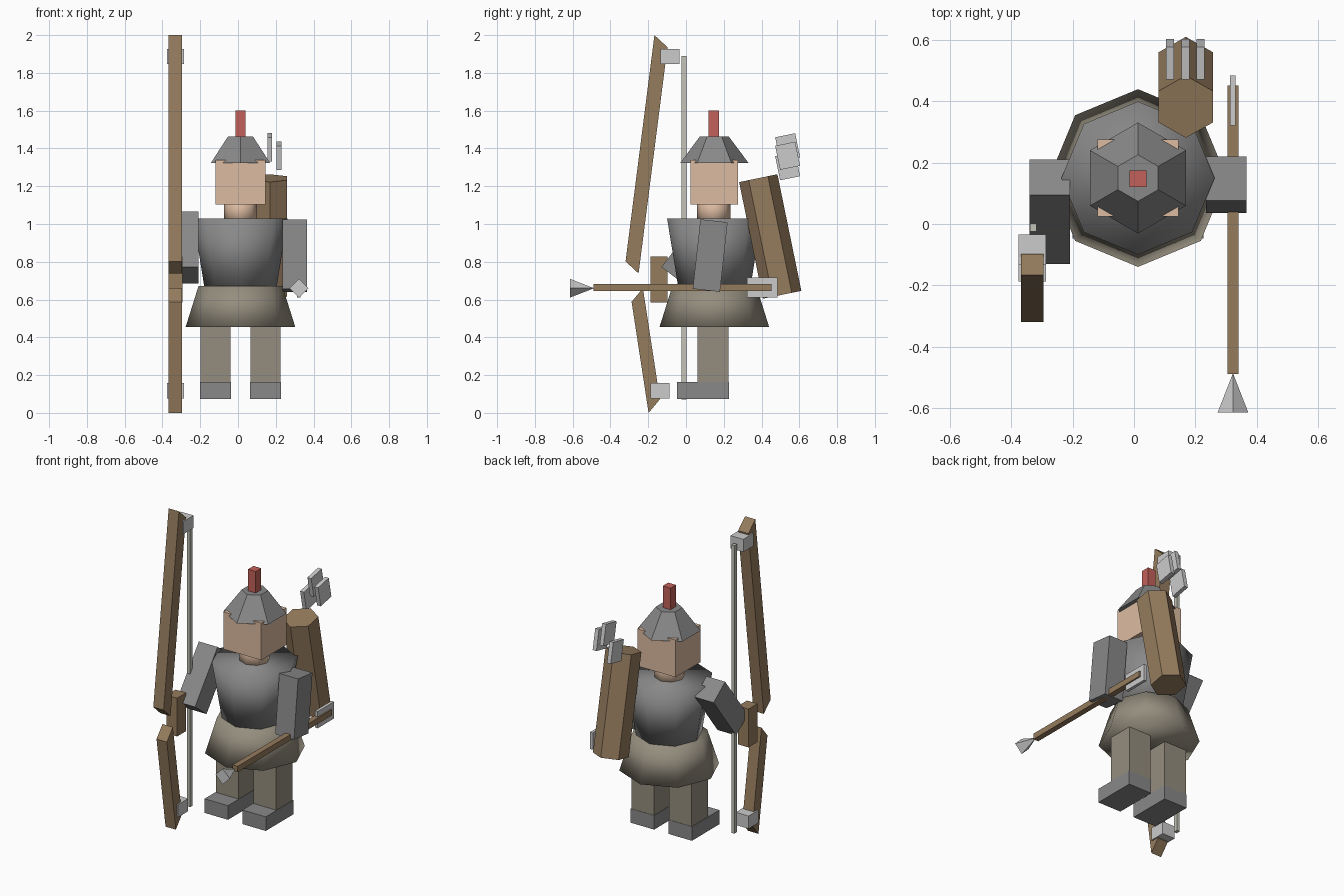
import bpy
from math import radians

if "Cube" in bpy.data.objects:
    bpy.data.objects.remove(bpy.data.objects["Cube"])

CX, CY = 0.013, 0.15  # body axis


def material(name, rgb):
    m = bpy.data.materials.new(name)
    m.diffuse_color = (*rgb, 1)
    m.use_nodes = True
    m.node_tree.nodes["Principled BSDF"].inputs["Base Color"].default_value = m.diffuse_color
    return m


WOOD = material("wood", (0.30, 0.20, 0.11))
SKIN = material("skin", (0.72, 0.50, 0.36))
CLOTH = material("cloth", (0.30, 0.27, 0.21))
IRON = material("iron", (0.25, 0.25, 0.25))
STEEL = material("steel", (0.55, 0.56, 0.58))
RED = material("red", (0.55, 0.12, 0.10))
CORD = material("cord", (0.55, 0.55, 0.48))


def finish(ob, name, mat):
    ob.name = name
    ob.data.materials.append(mat)
    return ob


def box(name, mat, center, size, tilt=0):
    bpy.ops.mesh.primitive_cube_add(size=1, location=center, rotation=(radians(tilt), 0, 0))
    ob = bpy.context.object
    ob.scale = size
    return finish(ob, name, mat)


def span(name, mat, x, y, z):
    return box(name, mat, [sum(r) / 2 for r in (x, y, z)], [r[1] - r[0] for r in (x, y, z)])


def cone(name, mat, sides, r1, r2, depth, center, tilt=0, smooth=False):
    bpy.ops.mesh.primitive_cone_add(vertices=sides, radius1=r1, radius2=r2, depth=depth,
                                    location=center, rotation=(radians(tilt), 0, 0))
    if smooth:
        bpy.ops.object.shade_smooth()
    return finish(bpy.context.object, name, mat)


def slab(name, mat, profile, x0, x1):
    """Side profile of (y, z) points extruded along x."""
    n = len(profile)
    verts = [(x, y, z) for x in (x0, x1) for y, z in profile]
    faces = [tuple(range(n))[::-1], tuple(range(n, 2 * n))]
    faces += [(i, (i + 1) % n, (i + 1) % n + n, i + n) for i in range(n)]
    me = bpy.data.meshes.new(name)
    me.from_pydata(verts, [], faces)
    ob = bpy.data.objects.new(name, me)
    bpy.context.collection.objects.link(ob)
    bpy.context.view_layer.objects.active = ob
    ob.select_set(True)
    bpy.ops.object.mode_set(mode='EDIT')
    bpy.ops.mesh.select_all(action='SELECT')
    bpy.ops.mesh.normals_make_consistent(inside=False)
    bpy.ops.object.mode_set(mode='OBJECT')
    ob.select_set(False)
    return finish(ob, name, mat)


# Body
cone("skirt", CLOTH, 8, 0.29, 0.222, 0.217, (CX, CY, 0.5635), smooth=True)
cone("torso", IRON, 8, 0.192, 0.25, 0.357, (CX, CY, 0.85), smooth=True)
cone("neck", SKIN, 8, 0.0875, 0.0875, 0.14, (CX, 0.147, 1.07), smooth=True)
span("head", SKIN, (CX - 0.132, CX + 0.132), (0.024, 0.276), (1.104, 1.339))

# Helmet and plume
cone("helmet", IRON, 6, 0.181, 0.076, 0.141, (CX, CY, 1.3935))
span("plume", RED, (CX - 0.027, CX + 0.027), (0.12, 0.174), (1.46, 1.6))

# Legs and boots
for side, s in (("left", -1), ("right", 1)):
    x = CX + s * 0.132
    span(side + "_leg", CLOTH, (x - 0.079, x + 0.079), (0.062, 0.226), (0.16, 0.46))
    span(side + "_boot", IRON, (x - 0.082, x + 0.082), (-0.047, 0.228), (0.074, 0.163))

# Arms
box("left_arm", IRON, (CX - 0.288, 0.04, 0.875), (0.131, 0.145, 0.37), -37.5)
box("right_arm", IRON, (CX + 0.288, 0.128, 0.833), (0.131, 0.145, 0.37), -6.3)

# Quiver with feathered arrow ends
cone("quiver", WOOD, 6, 0.1035, 0.1035, 0.63, (0.169, 0.446, 0.934), 11.6)
for x, z in ((0.117, 1.306), (0.168, 1.406), (0.217, 1.361)):
    box("quiver_feather", STEEL, (x, 0.538, z), (0.026, 0.108, 0.13), 11.6)

# Arrow held at the right side
span("arrow_shaft", WOOD, (0.305, 0.341), (-0.49, 0.452), (0.645, 0.682))
span("arrow_feather", STEEL, (0.313, 0.332), (0.322, 0.484), (0.61, 0.716))
cone("arrow_head", STEEL, 4, 0, 0.05, 0.128, (0.323, -0.551, 0.66), 90)

# Bow
BX = -0.332
slab("upper_limb", WOOD, [(-0.167, 2.0), (-0.098, 1.936), (-0.251, 0.738), (-0.32, 0.802)],
     BX - 0.036, BX + 0.036)
slab("lower_limb", WOOD, [(-0.198, 0.0), (-0.138, 0.072), (-0.228, 0.66), (-0.288, 0.588)],
     BX - 0.036, BX + 0.036)
span("bow_grip", WOOD, (BX - 0.037, BX + 0.037), (-0.187, -0.097), (0.585, 0.827))
for name, y, z in (("upper_nock", -0.084, 1.886), ("lower_nock", -0.137, 0.117)):
    box(name, STEEL, (BX, y, z), (0.09, 0.1, 0.08))
box("bow_string", CORD, (-0.329, -0.011, 0.98), (0.022, 0.026, 1.82))
